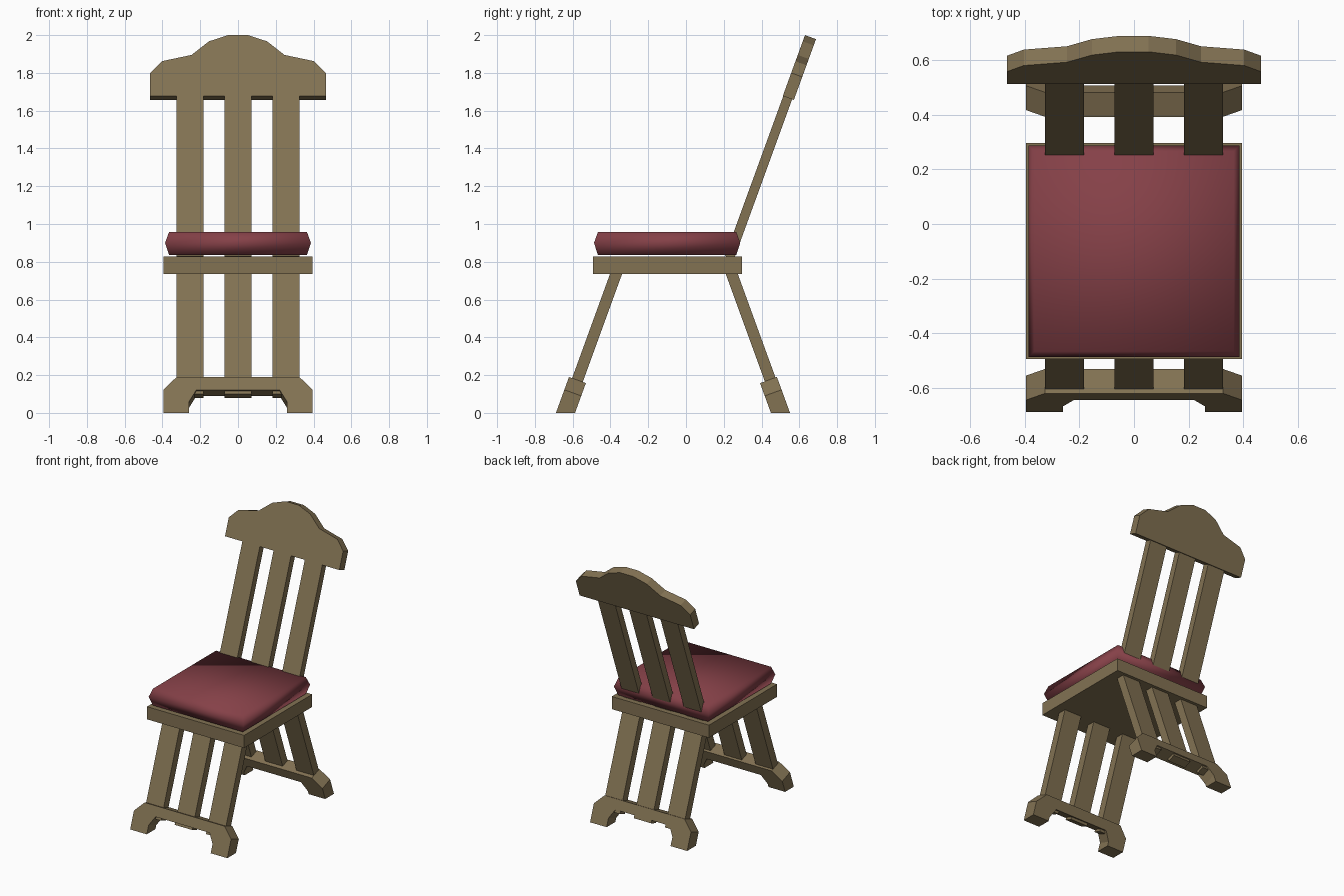
import bpy, bmesh, math

if "Cube" in bpy.data.objects:
    bpy.data.objects.remove(bpy.data.objects["Cube"])

A = math.radians(20)


def material(name, col):
    m = bpy.data.materials.new(name)
    m.diffuse_color = (*col, 1)
    m.use_nodes = True
    m.node_tree.nodes["Principled BSDF"].inputs["Base Color"].default_value = m.diffuse_color
    return m


WOOD = material("brown wood", (0.225, 0.168, 0.086))
CLOTH = material("red cloth", (0.235, 0.052, 0.064))


def finish(bm, name, mat, smooth=False):
    bmesh.ops.recalc_face_normals(bm, faces=bm.faces)
    me = bpy.data.meshes.new(name)
    bm.to_mesh(me)
    bm.free()
    me.materials.append(mat)
    for p in me.polygons:
        p.use_smooth = smooth
    ob = bpy.data.objects.new(name, me)
    bpy.context.collection.objects.link(ob)
    return ob


def loft(name, rings, mat, smooth=False):
    """Join rings of points and cap both ends."""
    bm = bmesh.new()
    vs = [[bm.verts.new(p) for p in r] for r in rings]
    n = len(vs[0])
    for a, b in zip(vs, vs[1:]):
        for i in range(n):
            j = (i + 1) % n
            bm.faces.new((a[i], a[j], b[j], b[i]))
    bm.faces.new(vs[0][::-1])
    bm.faces.new(vs[-1])
    return finish(bm, name, mat, smooth)


def tilted(name, profile, thick, y0, ang):
    """Extrude an (x, s) outline as a board leaning by ang; s = 0 is cut flat on the floor."""
    rings = []
    for t in (-thick / 2, thick / 2):
        ring = []
        for x, s in profile:
            if s == 0:
                s = t * math.tan(ang)
            ring.append((x, y0 + s * math.sin(ang) + t * math.cos(ang),
                         s * math.cos(ang) - t * math.sin(ang)))
        rings.append(ring)
    return loft(name, rings, WOOD)


def mirrored(half):
    return half + [(-x, s) for x, s in reversed(half)]


def rect(x, y, z, yc):
    return [(-x, yc - y, z), (x, yc - y, z), (x, yc + y, z), (-x, yc + y, z)]


def slats(name, s0, s1, thick, y0, ang):
    for i, x in enumerate((-0.254, 0, 0.254)):
        w = 0.071
        tilted(f"{name}_{i + 1}", [(x - w, s0), (x + w, s0), (x + w, s1), (x - w, s1)],
               thick, y0, ang)


# seat board and cushion
loft("seat", [rect(0.395, 0.395, z, -0.098) for z in (0.735, 0.828)], WOOD)
loft("cushion", [rect(0.365, 0.366, 0.835, -0.1), rect(0.386, 0.387, 0.9, -0.1),
                 rect(0.365, 0.366, 0.958, -0.1)], CLOTH, True)

# legs: three slats each, held by an arched foot
foot = mirrored([(0.22, 0.113), (0.26, 0.045), (0.26, 0), (0.395, 0),
                 (0.395, 0.113), (0.325, 0.185)])
# order the outline so the arch lies between the two inner corners
slats("front_leg", 0.095, 0.8, 0.06, -0.638, A)
slats("back_leg", 0.095, 0.8, 0.06, 0.51, -A)
tilted("front_foot", foot, 0.095, -0.638, A)
tilted("back_foot", foot, 0.095, 0.5, -A)

# backrest slats and shaped crest
slats("back_slat", 0.875, 1.85, 0.05, -0.069, A)
front = [(0.465, 1.678), (0.465, 1.80), (0.403, 1.862), (0.246, 1.895),
         (0.154, 1.967), (0.053, 2.0)]
tilted("crest", mirrored([(x, (z - 0.0106) / math.cos(A)) for x, z in front]),
       0.062, -0.065, A)
